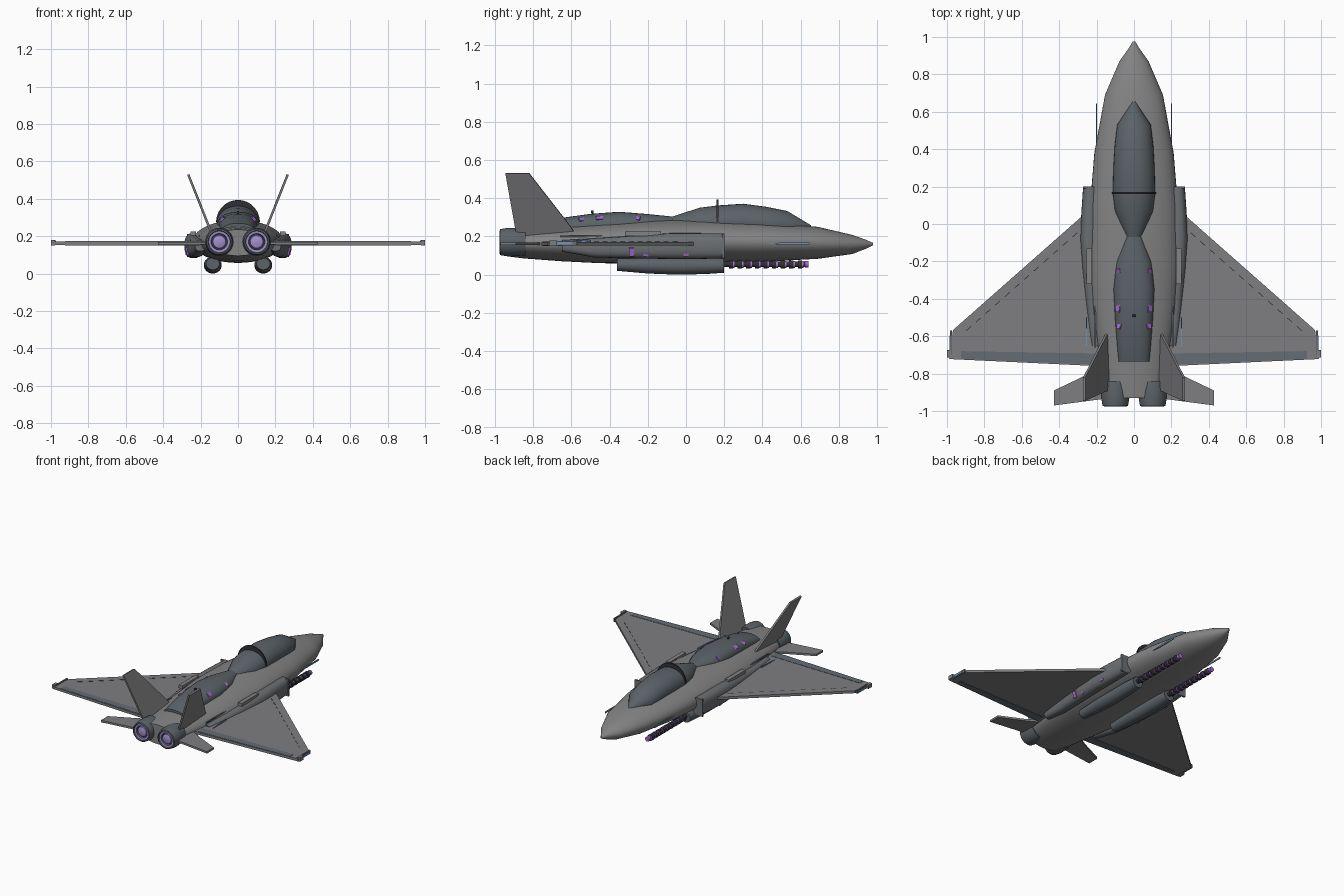
import bpy, bmesh, math
from mathutils import Vector, Matrix

if "Cube" in bpy.data.objects:
    bpy.data.objects.remove(bpy.data.objects["Cube"])


def material(name, rgb):
    m = bpy.data.materials.new(name)
    m.diffuse_color = (*rgb, 1)
    m.use_nodes = True
    m.node_tree.nodes["Principled BSDF"].inputs["Base Color"].default_value = m.diffuse_color
    return m


HULL = material("hull grey", (0.23, 0.23, 0.235))
WING = material("wing grey", (0.21, 0.21, 0.22))
SLATE = material("dark slate", (0.105, 0.125, 0.14))
INTAKE = material("intake grey", (0.15, 0.16, 0.17))
FLAP = material("flap slate", (0.125, 0.15, 0.175))
DARK = material("near black", (0.03, 0.03, 0.035))
LILAC = material("engine lilac", (0.36, 0.28, 0.62))
PURPLE = material("glow purple", (0.38, 0.15, 0.65))
BLUE = material("light strip blue", (0.18, 0.30, 0.48))


def finish(name, bm, mats, smooth=True):
    bmesh.ops.recalc_face_normals(bm, faces=bm.faces)
    mesh = bpy.data.meshes.new(name)
    bm.to_mesh(mesh)
    bm.free()
    for m in mats:
        mesh.materials.append(m)
    ob = bpy.data.objects.new(name, mesh)
    bpy.context.collection.objects.link(ob)
    if smooth:
        bpy.ops.object.select_all(action='DESELECT')
        ob.select_set(True)
        bpy.context.view_layer.objects.active = ob
        bpy.ops.object.shade_smooth_by_angle(angle=math.radians(35))
    return ob


def loft(name, sections, mats, n=32, power=1.0, cap_mat=0):
    """Skin elliptical sections (y, centre x, half width, z low, z high)."""
    bm = bmesh.new()
    rings = []
    for y, cx, w, lo, hi in sections:
        ring = []
        for i in range(n):
            a = 2 * math.pi * i / n
            c, s = math.cos(a), math.sin(a)
            ring.append(bm.verts.new((cx + w * math.copysign(abs(c) ** power, c), y,
                                      (lo + hi) / 2 + (hi - lo) / 2 * math.copysign(abs(s) ** power, s))))
        rings.append(ring)
    for r, q in zip(rings, rings[1:]):
        for i in range(n):
            bm.faces.new((r[i], r[(i + 1) % n], q[(i + 1) % n], q[i]))
    for ring in (rings[0], rings[-1]):
        bm.faces.new(ring).material_index = cap_mat
    return finish(name, bm, mats)


def slab(name, pts, offset, mat):
    """Extrude a 3D outline by an offset, centred on the outline."""
    bm = bmesh.new()
    off = Vector(offset)
    f = bm.faces.new([bm.verts.new(Vector(p) - off / 2) for p in pts])
    new = bmesh.ops.extrude_face_region(bm, geom=[f])['geom']
    bmesh.ops.translate(bm, vec=off, verts=[v for v in new if isinstance(v, bmesh.types.BMVert)])
    return finish(name, bm, [mat], False)


def box(name, loc, size, mat, rot=None):
    bm = bmesh.new()
    m = Matrix.Translation(loc) @ (rot or Matrix()) @ Matrix.Diagonal((*size, 1))
    bmesh.ops.create_cube(bm, size=1, matrix=m)
    return finish(name, bm, [mat], False)


def lathe(name, x, z, profile, mats, n=32):
    """Turn (radius, y, material index) around an axis along y."""
    bm = bmesh.new()
    rings = [[bm.verts.new((x + r * math.cos(2 * math.pi * i / n), y, z + r * math.sin(2 * math.pi * i / n)))
              for i in range(n)] for r, y, _ in profile]
    for k in range(len(rings) - 1):
        for i in range(n):
            j = (i + 1) % n
            f = bm.faces.new((rings[k][i], rings[k][j], rings[k + 1][j], rings[k + 1][i]))
            f.material_index = profile[k + 1][2]
    bm.faces.new(rings[0]).material_index = profile[0][2]
    bm.faces.new(rings[-1]).material_index = profile[-1][2]
    return finish(name, bm, mats)


# Fuselage
loft("fuselage", [(0.977, 0, 0.006, 0.153, 0.167), (0.94, 0, 0.028, 0.135, 0.183),
                  (0.87, 0, 0.078, 0.108, 0.208), (0.69, 0, 0.155, 0.083, 0.25),
                  (0.38, 0, 0.212, 0.066, 0.275), (0.1, 0, 0.235, 0.06, 0.287),
                  (-0.2, 0, 0.243, 0.057, 0.285), (-0.45, 0, 0.225, 0.06, 0.27),
                  (-0.65, 0, 0.195, 0.07, 0.255), (-0.85, 0, 0.165, 0.085, 0.243),
                  (-0.93, 0, 0.15, 0.095, 0.235)], [HULL], n=40)

# Cockpit canopy and its hoop
loft("canopy", [(0.655, 0, 0.008, 0.23, 0.258), (0.53, 0, 0.09, 0.18, 0.333),
                (0.42, 0, 0.103, 0.18, 0.355), (0.30, 0, 0.11, 0.18, 0.371),
                (0.165, 0, 0.113, 0.18, 0.362), (0.07, 0, 0.103, 0.18, 0.35),
                (-0.07, 0, 0.045, 0.2, 0.304)], [SLATE])
bm = bmesh.new()
hoop = []
for i in range(25):
    a = math.pi * i / 24
    hoop.append([bm.verts.new((r * math.cos(a), 0.165 + dy, 0.275 + h * math.sin(a)))
                 for r, h, dy in ((0.108, 0.075, -0.005), (0.117, 0.118, -0.005),
                                  (0.117, 0.118, 0.005), (0.108, 0.075, 0.005))])
for p, q in zip(hoop, hoop[1:]):
    for i in range(4):
        bm.faces.new((p[i], p[(i + 1) % 4], q[(i + 1) % 4], q[i]))
finish("canopy_hoop", bm, [DARK])

# Dorsal engine cover
loft("dorsal_cover", [(-0.07, 0, 0.045, 0.2, 0.304), (-0.2, 0, 0.095, 0.19, 0.317),
                      (-0.35, 0, 0.11, 0.18, 0.329), (-0.5, 0, 0.102, 0.18, 0.318),
                      (-0.63, 0, 0.092, 0.18, 0.3), (-0.735, 0, 0.084, 0.19, 0.268)],
     [SLATE], power=0.85)
lathe("dorsal_sensor", 0, 0.328, [(0.007, -0.497, 0), (0.007, -0.483, 0)], [DARK], 12)

for s, side in ((1, "right"), (-1, "left")):
    # Wings with flaps, tip rails and panel dashes
    wing = [(0.15, 0.155), (0.28, 0.04), (0.968, -0.567), (0.988, -0.722), (0.25, -0.757), (0.12, -0.757)]
    slab("wing_" + side, [(s * x, y, 0.162) for x, y in wing], (0, 0, 0.018), WING)
    slab("flap_" + side, [(s * x, y, 0.162) for x, y in
                          ((0.2, -0.692), (0.925, -0.68), (0.925, -0.722), (0.2, -0.752))], (0, 0, 0.022), FLAP)
    box("tip_rail_" + side, (s * 0.979, -0.635, 0.164), (0.01, 0.13, 0.025), FLAP)
    box("tip_fairing_" + side, (s * 0.989, -0.695, 0.165), (0.022, 0.04, 0.028), WING)
    box("tip_light_" + side, (s * 0.985, -0.64, 0.164), (0.004, 0.09, 0.012), BLUE)
    edge = Vector((0.62, -0.547))
    turn = Matrix.Rotation(s * math.atan2(edge.y, edge.x), 4, 'Z')
    for k in range(12):
        t = (k + 0.5) / 12
        p = Vector((0.29, -0.035)) + edge * t
        box("wing_dash_" + side, (s * p.x, p.y, 0.1715), (0.035, 0.004, 0.002), DARK, turn)

    # Tail fins and tailplanes
    fin = [(0.13, -0.585, 0.2), (0.155, -0.602, 0.25), (0.266, -0.82, 0.53),
           (0.266, -0.945, 0.53), (0.155, -0.895, 0.25), (0.13, -0.885, 0.2)]
    fin[0], fin[-1] = (0.135, -0.57, 0.2), (0.135, -0.885, 0.2)
    slab("tail_fin_" + side, [(s * x, y, z) for x, y, z in fin], (0.012, 0, 0.004 * -s), WING)
    tail = [(0.10, -0.72), (0.26, -0.81), (0.428, -0.89), (0.428, -0.97), (0.16, -0.935), (0.10, -0.92)]
    slab("tailplane_" + side, [(s * x, y, 0.162) for x, y in tail], (0, 0, 0.014), WING)

    # Engine nozzles with glowing rings
    lathe("nozzle_" + side, s * 0.1, 0.17,
          [(0.07, -0.84, 0), (0.073, -0.88, 0), (0.075, -0.93, 0), (0.068, -0.972, 0), (0.06, -0.975, 0),
           (0.057, -0.968, 0), (0.044, -0.966, 1), (0.041, -0.95, 0), (0.037, -0.95, 0),
           (0.034, -0.964, 1), (0.018, -0.97, 1)], [SLATE, LILAC])

    # Side intakes
    loft("intake_" + side, [(0.2, s * 0.232, 0.04, 0.085, 0.215), (0.05, s * 0.236, 0.046, 0.082, 0.217),
                            (-0.08, s * 0.238, 0.049, 0.082, 0.217), (-0.25, s * 0.23, 0.046, 0.085, 0.205),
                            (-0.48, s * 0.215, 0.038, 0.09, 0.19), (-0.65, s * 0.2, 0.03, 0.12, 0.18)],
         [INTAKE, DARK], n=24, power=0.8)
    box("intake_panel_" + side, (s * 0.24, -0.225, 0.214), (0.03, 0.19, 0.022), HULL)
    box("intake_lip_" + side, (s * 0.262, 0.195, 0.15), (0.024, 0.012, 0.125), INTAKE)
    for y, x, h in ((-0.285, 0.272, 0.045), (-0.21, 0.266, 0.016), (0.0, 0.276, 0.014)):
        box("intake_glow_" + side, (s * x, y, 0.118 if h > 0.03 else 0.104), (0.009, 0.026, h), PURPLE,
            Matrix.Rotation(s * 0.25, 4, 'Y'))

    # Blue light strips along the flanks
    slab("nose_strip_" + side, [(s * 0.2, y, z) for y, z in
                                ((0.645, 0.168), (0.645, 0.157), (0.5, 0.157), (0.43, 0.162), (0.5, 0.168))],
         (0.006, 0, 0), BLUE)
    slab("rear_strip_" + side, [(s * 0.255, y, z) for y, z in
                                ((-0.5, 0.182), (-0.5, 0.174), (-0.66, 0.15), (-0.7, 0.155), (-0.66, 0.174))],
         (0.005, 0, 0), BLUE)
    box("upper_strip_" + side, (s * 0.206, -0.55, 0.2), (0.008, 0.22, 0.008), FLAP)

    # Glowing vents on the dorsal cover
    for y, x, z, a in ((-0.26, 0.08, 0.294, -0.35), (-0.45, 0.084, 0.296, 0.15), (-0.54, 0.077, 0.289, 0.4)):
        rot = Matrix.Rotation(s * a, 4, 'Z') @ Matrix.Rotation(s * 0.75, 4, 'Y')
        box("dorsal_vent_" + side, (s * x, y, z), (0.026, 0.042, 0.009), PURPLE, rot)

    # Belly pods with ringed gun barrels
    loft("belly_pod_" + side, [(0.2, s * 0.135, 0.04, 0.01, 0.085), (0.1, s * 0.135, 0.046, 0.003, 0.09),
                               (-0.05, s * 0.135, 0.048, 0.0, 0.09), (-0.2, s * 0.135, 0.046, 0.006, 0.09),
                               (-0.36, s * 0.135, 0.036, 0.02, 0.085)], [SLATE], n=24)
    lathe("gun_barrel_" + side, s * 0.135, 0.055, [(0.015, 0.15, 0), (0.015, 0.62, 0), (0.017, 0.622, 1),
                                                   (0.017, 0.64, 1)], [DARK, PURPLE], 16)
    for k in range(9):
        y = 0.225 + k * 0.045
        lathe("gun_ring_" + side, s * 0.135, 0.053, [(0.022, y, 0), (0.022, y + 0.022, 0)],
              [DARK], 16)
        lathe("gun_glow_" + side, s * 0.135, 0.053, [(0.0185, y + 0.022, 0), (0.0185, y + 0.03, 0)],
              [PURPLE], 16)
